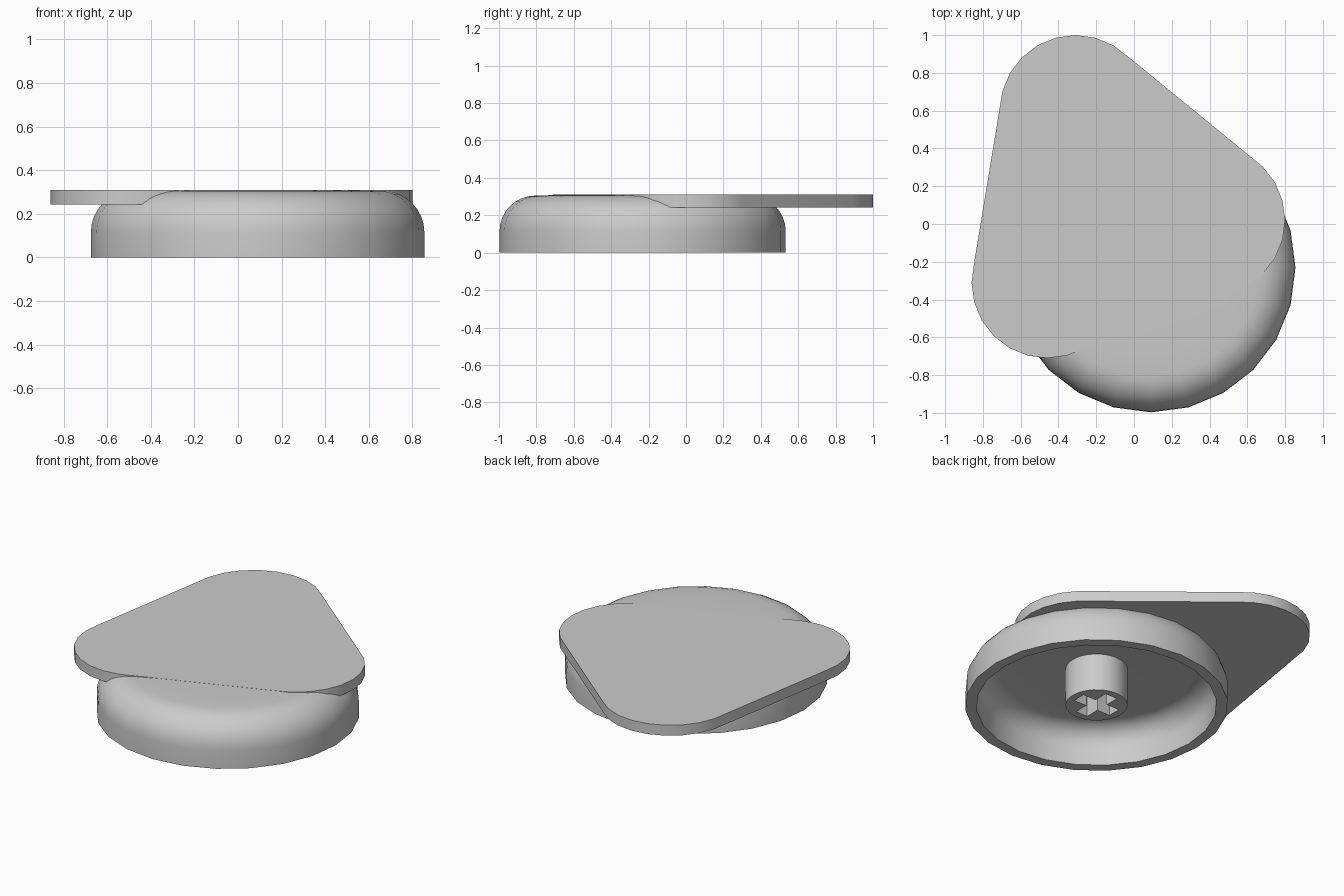
import bpy, bmesh
from math import sin, cos, pi, radians
from mathutils import Vector

if "Cube" in bpy.data.objects:
    bpy.data.objects.remove(bpy.data.objects["Cube"], do_unlink=True)

CENTRE = Vector((0.09, -0.232))   # axis of the round cap
TOP = 0.31

grey = bpy.data.materials.new("plain grey")
grey.use_nodes = True
colour = (0.6, 0.6, 0.6, 1)
grey.diffuse_color = colour
grey.node_tree.nodes["Principled BSDF"].inputs["Base Color"].default_value = colour


def make_object(name, bm):
    bmesh.ops.recalc_face_normals(bm, faces=bm.faces)
    mesh = bpy.data.meshes.new(name)
    bm.to_mesh(mesh)
    bm.free()
    mesh.materials.append(grey)
    obj = bpy.data.objects.new(name, mesh)
    bpy.context.collection.objects.link(obj)
    return obj


def activate(obj):
    bpy.ops.object.select_all(action="DESELECT")
    obj.select_set(True)
    bpy.context.view_layer.objects.active = obj


def smooth(obj):
    activate(obj)
    bpy.ops.object.shade_smooth_by_angle(angle=radians(35))


def prism(name, outline, z0, z1):
    bm = bmesh.new()
    face = bm.faces.new([bm.verts.new((x, y, z0)) for x, y in outline])
    up = bmesh.ops.extrude_face_region(bm, geom=[face])
    verts = [v for v in up["geom"] if isinstance(v, bmesh.types.BMVert)]
    bmesh.ops.translate(bm, vec=(0, 0, z1 - z0), verts=verts)
    return make_object(name, bm)


def circle(centre, radius, count):
    return [(centre[0] + radius * cos(2 * pi * i / count),
             centre[1] + radius * sin(2 * pi * i / count)) for i in range(count)]


def fillet(r, z, size, steps=8):
    # quarter arc from the vertical wall up to the flat top
    return [(r + size * cos(a), z + size * sin(a))
            for a in (i * pi / 2 / steps for i in range(steps + 1))]


def lathe(name, profile, count):
    bm = bmesh.new()
    verts = [bm.verts.new((r, 0, z)) for r, z in profile]
    edges = [bm.edges.new(pair) for pair in zip(verts, verts[1:])]
    bmesh.ops.spin(bm, geom=verts + edges, cent=(0, 0, 0), axis=(0, 0, 1),
                   angle=2 * pi, steps=count, use_duplicate=False)
    bmesh.ops.remove_doubles(bm, verts=bm.verts, dist=0.0005)
    bmesh.ops.translate(bm, vec=(*CENTRE, 0), verts=bm.verts)
    return make_object(name, bm)


# Round hollow cap with a rounded shoulder
outer = [(0.765, 0)] + fillet(0.575, 0.115, 0.19) + [(0.45, 0.309), (0, 0.3095)]
inner = [(0, 0.24)] + fillet(0.57, 0.11, 0.13)[::-1] + [(0.70, 0), (0.765, 0)]
smooth(lathe("round_cap", outer + inner, 24))

# Flat plate: rounded triangle wrapped around three corner circles
bm = bmesh.new()
for corner in ((-0.46, -0.31), (0.40, 0.02), (-0.31, 0.60)):
    for x, y in circle(corner, 0.40, 24):
        for z in (0.243, TOP):
            bm.verts.new((x, y, z))
hull = bmesh.ops.convex_hull(bm, input=bm.verts)
bmesh.ops.delete(bm, geom=[v for v in bm.verts if not v.link_faces], context="VERTS")
bmesh.ops.dissolve_limit(bm, angle_limit=radians(1), verts=bm.verts, edges=bm.edges)
smooth(make_object("triangular_plate", bm))

# Centre stem with a cross-shaped socket
stem = prism("centre_stem", circle(CENTRE, 0.18, 32), 0, 0.26)
arm, half = 0.134, 0.042
quarter = [(arm, -half), (arm, half), (half, half)]
cross = []
for turn in range(4):
    c, s = (1, 0, -1, 0)[turn], (0, 1, 0, -1)[turn]
    cross += [(CENTRE.x + x * c - y * s, CENTRE.y + x * s + y * c) for x, y in quarter]
cutter = prism("socket_cutter", cross, -0.1, 0.22)
cutter.hide_render = True
cut = stem.modifiers.new("socket", "BOOLEAN")
cut.operation = "DIFFERENCE"
cut.solver = "EXACT"
cut.object = cutter
activate(stem)
bpy.ops.object.modifier_apply(modifier=cut.name)
bpy.data.objects.remove(cutter, do_unlink=True)
smooth(stem)
